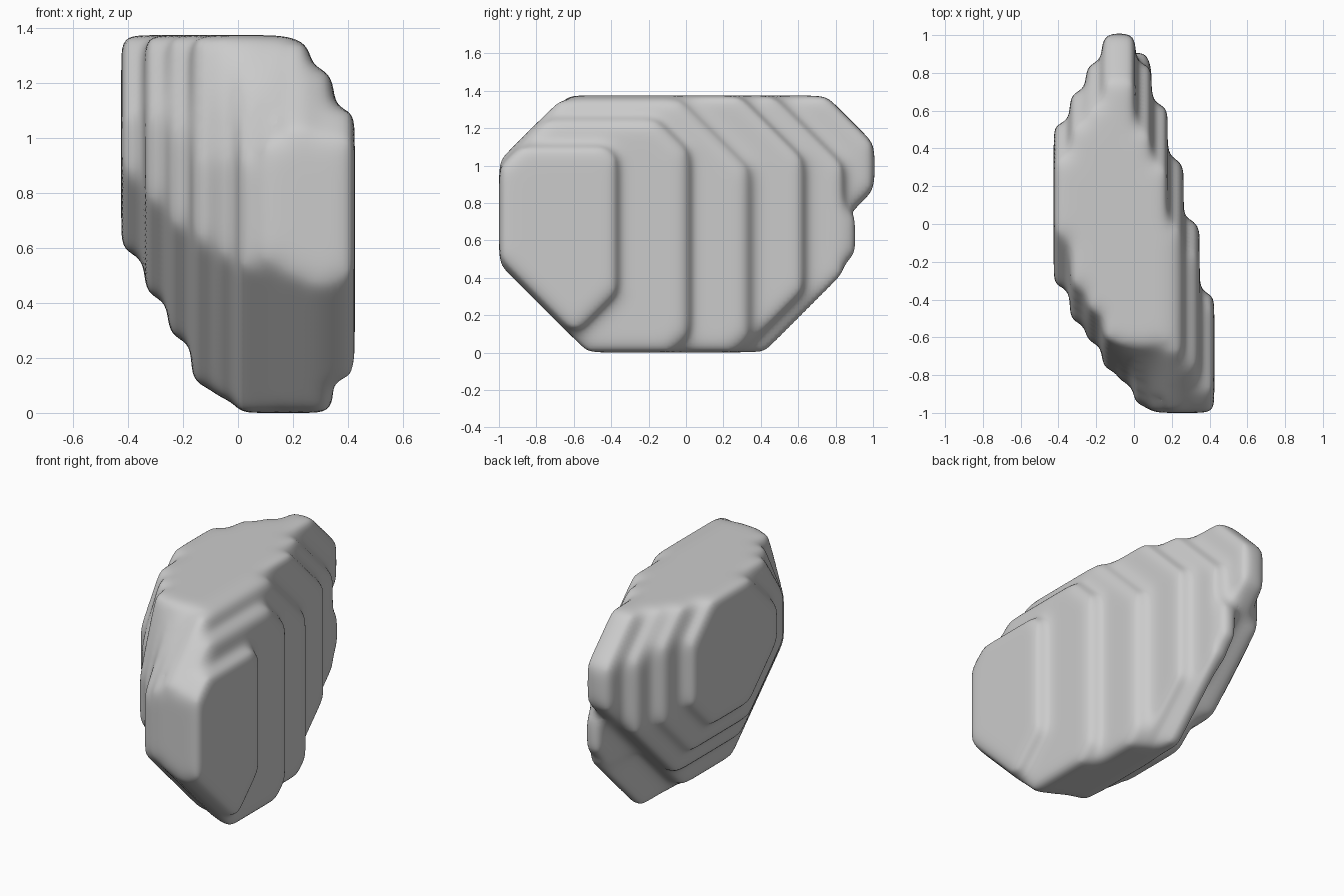
import bpy
import bmesh

if "Cube" in bpy.data.objects:
    bpy.data.objects.remove(bpy.data.objects["Cube"], do_unlink=True)

WIDTH, HEIGHT = 0.85, 1.375

# One upright slab per step across x: front y, back y, bottom z, top z, then corner
# cuts: front bottom, front top depth and height, back bottom, back top
SLABS = [
    (-0.33, 0.53, 0.58, HEIGHT, 0.28, 0.28, 0.28, 0.20, 0.20),
    (-0.52, 0.70, 0.42, HEIGHT, 0.36, 0.20, 0.30, 0.30, 0.20),
    (-0.63, 0.85, 0.27, HEIGHT, 0.42, 0.18, 0.35, 0.42, 0.25),
    (-0.77, 1.01, 0.10, HEIGHT, 0.52, 0.16, 0.45, 0.77, 0.26),
    (-0.84, 1.01, 0.05, HEIGHT, 0.52, 0.20, 0.45, 0.83, 0.26),
    (-0.96, 0.84, 0.00, HEIGHT, 0.54, 0.32, 0.45, 0.42, 0.37),
    (-1.00, 0.63, 0.00, HEIGHT, 0.56, 0.38, 0.40, 0.33, 0.34),
    (-1.00, 0.34, 0.00, 1.36, 0.51, 0.33, 0.33, 0.08, 0.38),
    (-1.00, 0.02, 0.00, 1.25, 0.47, 0.25, 0.25, 0.10, 0.18),
    (-1.00, -0.37, 0.12, 1.10, 0.38, 0.11, 0.11, 0.20, 0.05),
]


def add_slab(bm, x0, x1, y0, y1, z0, z1, fb, ft_y, ft_z, bb, bt):
    """Extrude a corner-cut outline from x0 to x1."""
    outline = [(y0 + fb, z0), (y1 - bb, z0), (y1, z0 + bb), (y1, z1 - bt),
               (y1 - bt, z1), (y0 + ft_y, z1), (y0, z1 - ft_z), (y0, z0 + fb)]
    face = bm.faces.new([bm.verts.new((x0, y, z)) for y, z in outline])
    grown = bmesh.ops.extrude_face_region(bm, geom=[face], use_keep_orig=True)
    moved = [g for g in grown["geom"] if isinstance(g, bmesh.types.BMVert)]
    bmesh.ops.translate(bm, verts=moved, vec=(x1 - x0, 0, 0))


# Stepped rock body
bm = bmesh.new()
step = WIDTH / len(SLABS)
for i, slab in enumerate(SLABS):
    left = -WIDTH / 2 + i * step
    overlap = 0.008 if i < len(SLABS) - 1 else 0
    add_slab(bm, left, left + step + overlap, *slab)

# Low bump on the back, under the tip
add_slab(bm, -0.03, 0.075, 0.4, 0.91, 0.4, 0.78, 0.1, 0.05, 0.05, 0.13, 0.06)

bmesh.ops.recalc_face_normals(bm, faces=bm.faces)
mesh = bpy.data.meshes.new("rock")
bm.to_mesh(mesh)
bm.free()
rock = bpy.data.objects.new("rock", mesh)
bpy.context.collection.objects.link(rock)

# Fuse the slabs and soften the steps
remesh = rock.modifiers.new("fuse", "REMESH")
remesh.mode = "VOXEL"
remesh.voxel_size = 0.022
remesh.use_smooth_shade = True
smooth = rock.modifiers.new("soften", "SMOOTH")
smooth.factor = 0.5
smooth.iterations = 34

# Plain stone grey
grey = bpy.data.materials.new("stone_grey")
grey.use_nodes = True
colour = (0.6, 0.6, 0.6, 1)
grey.diffuse_color = colour
grey.node_tree.nodes["Principled BSDF"].inputs["Base Color"].default_value = colour
mesh.materials.append(grey)
